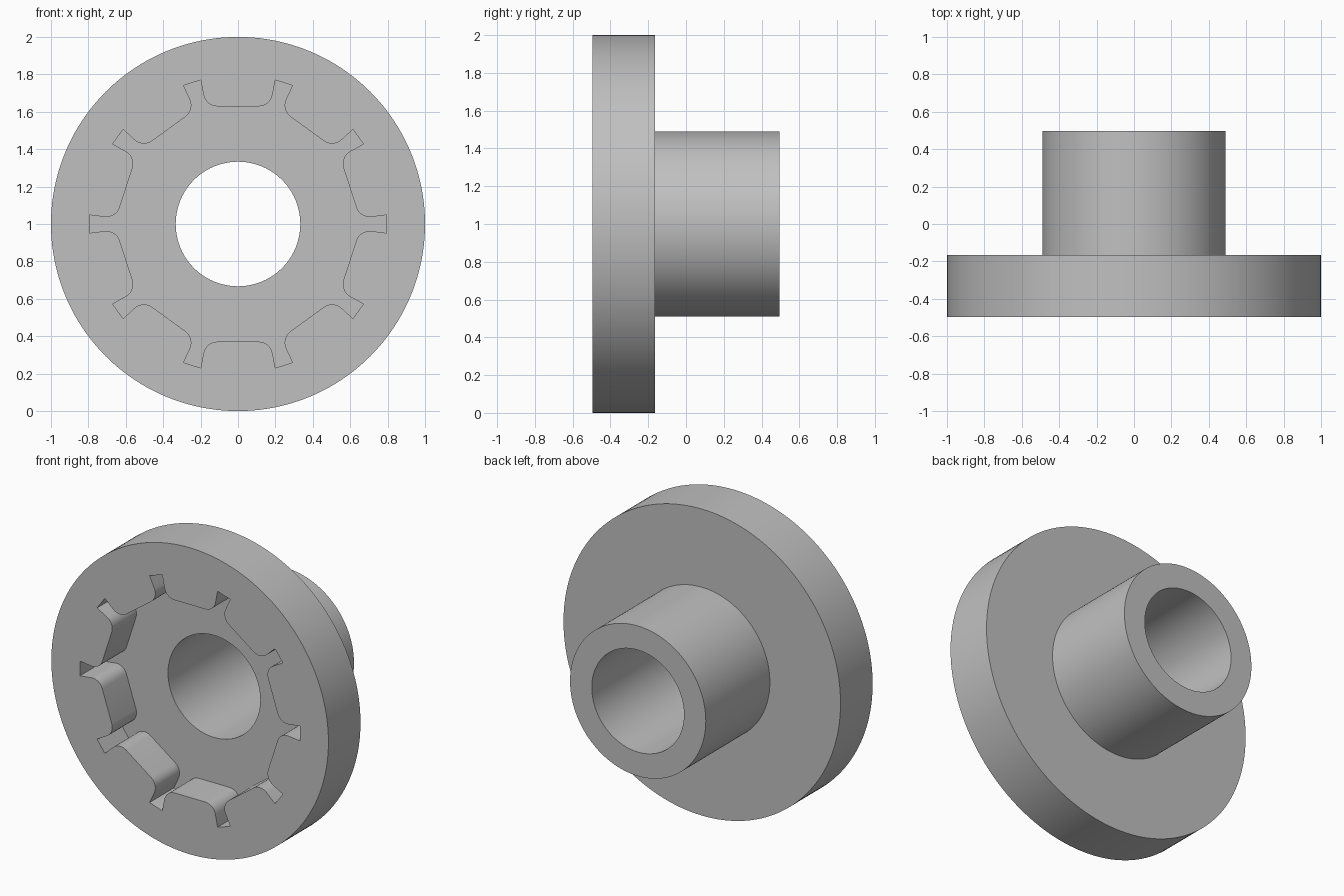
import bpy
import bmesh
from math import sin, cos, tan, pi, radians
from mathutils import Vector, Matrix

cube = bpy.data.objects.get("Cube")
if cube:
    bpy.data.objects.remove(cube, do_unlink=True)

SEGMENTS = 160
TEETH = 10
FRONT, FLANGE_BACK, BACK = -0.496, -0.165, 0.496
FLOOR = FRONT + 0.25
FLANGE_R, HUB_R, BORE_R = 1.0, 0.49, 0.333
AXIS_Z = 1.0

# Plain grey material
grey = bpy.data.materials.new("plain grey")
grey.use_nodes = True
colour = (0.53, 0.53, 0.53, 1)
grey.diffuse_color = colour
grey.node_tree.nodes["Principled BSDF"].inputs["Base Color"].default_value = colour


def fillet(corner, a, b, radius, steps=7):
    """Arc points rounding the corner between directions a and b."""
    half = a.angle(b) / 2
    mid = (a + b).normalized()
    centre = corner + mid * (radius / sin(half))
    sweep = pi / 2 - half
    side = (a - mid * a.dot(mid)).normalized()
    pts = []
    for i in range(steps + 1):
        t = sweep * (1 - 2 * i / steps)
        pts.append(centre + radius * (side * sin(t) - mid * cos(t)))
    return pts


def recess_outline():
    """Ten splined notches joined by flat lands with rounded corners."""
    land, tip_r, tip_half = 0.629, 0.794, 0.048
    step = 2 * pi / TEETH
    tip = Matrix.Rotation(step / 2, 2) @ Vector((tip_r, -tip_half))
    # Flank meets the flat land, widening slightly toward the centre
    flank = Matrix.Rotation(step / 2 - radians(7), 2) @ Vector((1, 0))
    corner = tip - flank * ((tip.x - land) / flank.x)
    upper = fillet(corner, Vector((0, -1)), flank, 0.075) + [tip]
    lower = [Vector((p.x, -p.y)) for p in reversed(upper)]
    outline = []
    for k in range(TEETH):
        turn = Matrix.Rotation(step * (k + 0.5), 2)
        outline += [turn @ p for p in lower + upper]
    return outline


def ring(bm, points, y):
    return [bm.verts.new((p.x, y, p.y + AXIS_Z)) for p in points]


def circle(radius):
    angles = [2 * pi * i / SEGMENTS for i in range(SEGMENTS)]
    return [Vector((radius * cos(a), radius * sin(a))) for a in angles]


def skin(bm, first, second):
    n = len(first)
    for i in range(n):
        j = (i + 1) % n
        bm.faces.new((first[i], first[j], second[j], second[i]))


def fill_between(bm, outer, inner):
    edges = []
    for loop in (outer, inner):
        for i, v in enumerate(loop):
            w = loop[(i + 1) % len(loop)]
            edges.append(bm.edges.get((v, w)) or bm.edges.new((v, w)))
    bmesh.ops.triangle_fill(bm, edges=edges, use_beauty=True, normal=(0, -1, 0))


bm = bmesh.new()

# Flange, hub and bore turned around the y axis
section = [(FLANGE_R, FRONT), (FLANGE_R, FLANGE_BACK), (HUB_R, FLANGE_BACK),
           (HUB_R, BACK), (BORE_R, BACK), (BORE_R, FLOOR)]
rings = [ring(bm, circle(r), y) for r, y in section]
for a, b in zip(rings, rings[1:]):
    skin(bm, a, b)

# Notched recess walls, front face and recess floor
outline = recess_outline()
rim, base = ring(bm, outline, FRONT), ring(bm, outline, FLOOR)
skin(bm, rim, base)
fill_between(bm, rings[0], rim)
fill_between(bm, base, rings[-1])
bmesh.ops.recalc_face_normals(bm, faces=bm.faces)

mesh = bpy.data.meshes.new("flanged_bushing")
bm.to_mesh(mesh)
bm.free()
mesh.materials.append(grey)
bushing = bpy.data.objects.new("flanged_bushing", mesh)
bpy.context.collection.objects.link(bushing)

# Smooth round walls with crisp rims
bpy.ops.object.select_all(action='DESELECT')
bushing.select_set(True)
bpy.context.view_layer.objects.active = bushing
bpy.ops.object.shade_smooth_by_angle(angle=radians(30))
